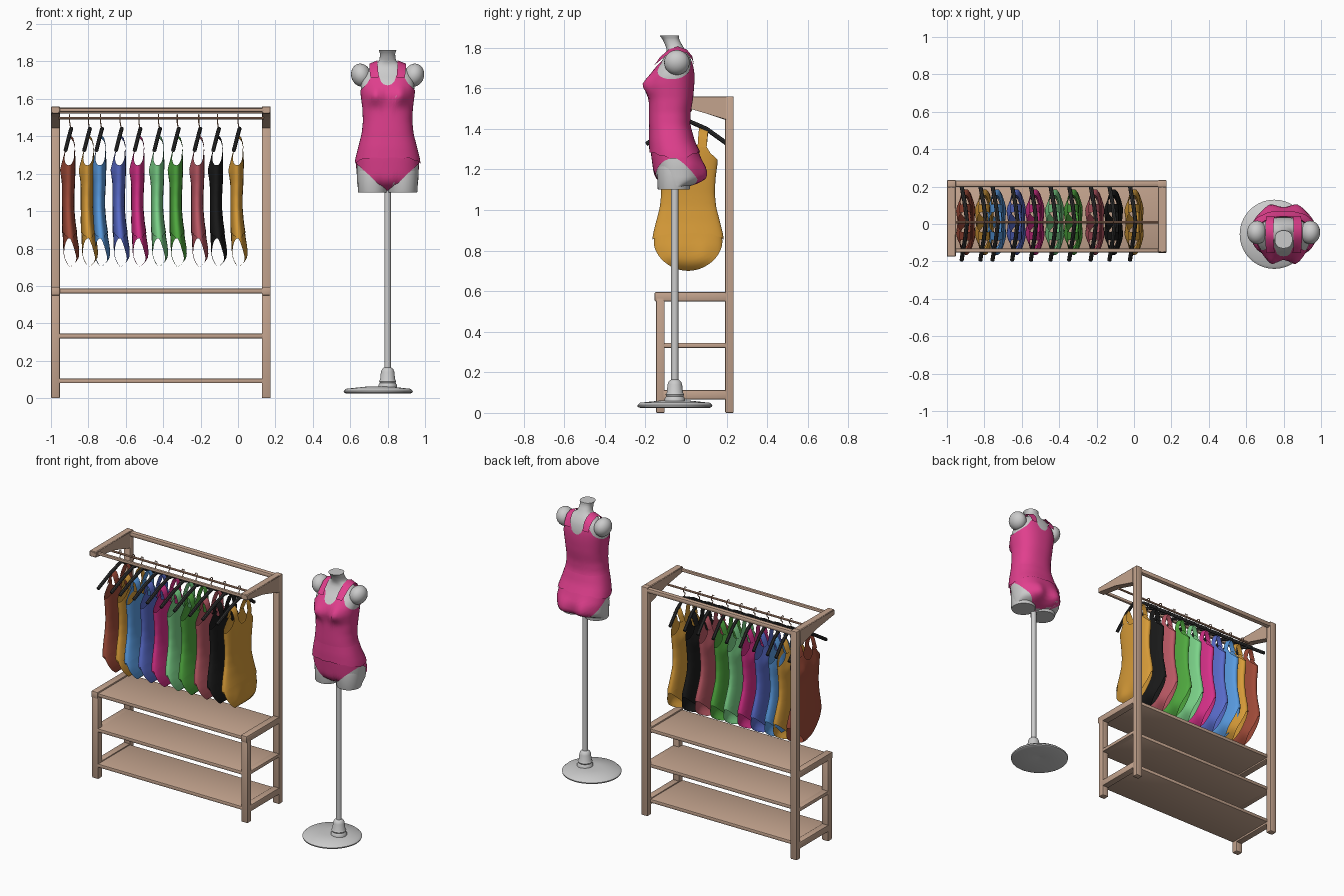
import bpy, bmesh
from math import sin, cos, pi, exp
from mathutils import Matrix, Vector

if "Cube" in bpy.data.objects:
    bpy.data.objects.remove(bpy.data.objects["Cube"])


def material(name, rgb):
    m = bpy.data.materials.new(name)
    m.diffuse_color = (*rgb, 1)
    m.use_nodes = True
    m.node_tree.nodes["Principled BSDF"].inputs["Base Color"].default_value = m.diffuse_color
    return m


WOOD = material("wood", (0.55, 0.37, 0.27))
ROD = material("rod_brown", (0.5, 0.27, 0.17))
BLACK = material("black", (0.03, 0.03, 0.03))
PINK = material("pink", (0.75, 0.05, 0.27))


def smooth(ob, angle=0.7):
    bpy.ops.object.select_all(action='DESELECT')
    ob.select_set(True)
    bpy.context.view_layer.objects.active = ob
    bpy.ops.object.shade_smooth_by_angle(angle=angle)


def finish(bm, name, mat=None, matrix=None):
    bmesh.ops.recalc_face_normals(bm, faces=bm.faces)
    me = bpy.data.meshes.new(name)
    bm.to_mesh(me)
    bm.free()
    if matrix:
        me.transform(matrix)
    ob = bpy.data.objects.new(name, me)
    bpy.context.collection.objects.link(ob)
    if mat:
        me.materials.append(mat)
    smooth(ob)
    return ob


def add_grid(bm, rows, closed=True, cap=False):
    vs = [[bm.verts.new(p) for p in r] for r in rows]
    n = len(rows[0])
    for a, b in zip(vs, vs[1:]):
        for i in range(n if closed else n - 1):
            j = (i + 1) % n
            bm.faces.new((a[i], a[j], b[j], b[i]))
    if cap:
        bm.faces.new(vs[0])
        bm.faces.new(vs[-1])


def box(name, x0, x1, y0, y1, z0, z1, bevel=0.006):
    bm = bmesh.new()
    bmesh.ops.create_cube(bm, size=1, matrix=Matrix.Translation(((x0+x1)/2, (y0+y1)/2, (z0+z1)/2))
                          @ Matrix.Diagonal((x1-x0, y1-y0, z1-z0, 1)))
    bmesh.ops.bevel(bm, geom=bm.edges[:], offset=bevel, segments=2, affect='EDGES', profile=0.5)
    return finish(bm, name, WOOD)


def tube(name, pts, r, mat):
    cu = bpy.data.curves.new(name, 'CURVE')
    cu.dimensions = '3D'
    cu.bevel_depth, cu.bevel_resolution, cu.use_fill_caps = r, 2, True
    sp = cu.splines.new('POLY')
    sp.points.add(len(pts) - 1)
    for p, q in zip(sp.points, pts):
        p.co = (*q, 1)
    ob = bpy.data.objects.new(name, cu)
    bpy.context.collection.objects.link(ob)
    bpy.ops.object.select_all(action='DESELECT')
    ob.select_set(True)
    bpy.context.view_layer.objects.active = ob
    bpy.ops.object.convert(target='MESH')
    ob.data.materials.clear()
    ob.data.materials.append(mat)
    smooth(ob)


def lathe(name, profile, x, y, n=40):
    bm = bmesh.new()
    add_grid(bm, [[(x + r*cos(2*pi*i/n), y + r*sin(2*pi*i/n), z) for i in range(n)]
                  for r, z in profile], cap=True)
    return finish(bm, name)


# Rack frame: posts, side rails and tapered top brackets on both sides
for side, x0, x1, front in (("left", -1.0, -0.952, -0.175), ("right", 0.127, 0.175, -0.152)):
    box(side + "_back_post", x0, x1, 0.193, 0.235, 0, 1.56)
    box(side + "_front_leg", x0, x1, -0.148, -0.105, 0, 0.57)
    box(side + "_top_rail", x0, x1, -0.155, 0.2, 0.55, 0.595)
    box(side + "_middle_rail", x0, x1, -0.11, 0.2, 0.32, 0.345)
    box(side + "_bottom_rail", x0, x1, -0.125, 0.2, 0.067, 0.112)
    bm = bmesh.new()
    prof = [(front, 1.56), (front, 1.522), (0.02, 1.503), (0.2, 1.442), (0.2, 1.56)]
    add_grid(bm, [[(x, y, z) for y, z in prof] for x in (x0, x1)], cap=True)
    bmesh.ops.bevel(bm, geom=bm.edges[:], offset=0.004, segments=1, affect='EDGES')
    finish(bm, side + "_bracket", WOOD)

# Shelves, top rails and hanging rod
for label, z in (("top", 0.56), ("middle", 0.32), ("bottom", 0.08)):
    box(label + "_shelf", -0.97, 0.145, -0.148, 0.2, z, z + 0.025)
box("back_top_rail", -0.97, 0.145, 0.197, 0.233, 1.522, 1.555, 0.012)
box("front_top_rail", -0.97, 0.145, -0.152, -0.132, 1.53, 1.55)
tube("hanging_rod", [(-0.96, 0.01, 1.497), (0.14, 0.01, 1.497)], 0.007, ROD)

# Torso cross-sections: height, half width, front y, back y
SECTIONS = [(1.10, .155, -.145, .06), (1.15, .163, -.15, .083), (1.22, .166, -.16, .083),
            (1.28, .162, -.168, .06), (1.34, .15, -.174, .035), (1.42, .133, -.178, .017),
            (1.48, .127, -.178, .018), (1.55, .13, -.178, .03), (1.62, .139, -.185, .036),
            (1.66, .143, -.175, .037), (1.70, .14, -.15, .035), (1.74, .123, -.115, .026),
            (1.775, .085, -.095, .008), (1.80, .045, -.097, -.012), (1.84, .04, -.115, -.033),
            (1.86, .047, -.13, -.035)]


def lerp_table(tab, t):
    for a, b in zip(tab, tab[1:]):
        if t <= b[0]:
            f = max(0, (t - a[0]) / (b[0] - a[0]))
            return [p + (q - p)*f for p, q in zip(a, b)][1:]
    return list(tab[-1][1:])


def power(c):
    return (1 if c >= 0 else -1) * abs(c)**0.85


def surface(u, z, off=0.0):
    """Point on the torso at angle u (front is -90 degrees) and height z."""
    hw, yf, yb = lerp_table(SECTIONS, z)
    s = power(sin(u))
    x = (hw + off) * power(cos(u))
    y = (yf + yb)/2 + ((yb - yf)/2 + off) * s
    if s < 0:    # bust
        y -= -s * 0.035*exp(-((abs(x) - .068)/.04)**2 - ((z - 1.615)/.045)**2)
    else:        # seat
        y += s * 0.026*exp(-((abs(x) - .075)/.045)**2 - ((z - 1.17)/.06)**2)
    t = min(1, max(0, (1.2 - z)/0.1))**(3 if s < 0 else 4)
    return Vector((x, y + (-0.05 - y)*t, z))


NU = 64
ANG = [2*pi*i/NU for i in range(NU)]
NECKLINE = [(0, 1.672), (.03, 1.68), (.055, 1.735), (.085, 1.735), (.105, 1.685), (.145, 1.645)]
STRAP = [(.07, -.155, 1.715), (.073, -.128, 1.745), (.076, -.085, 1.782), (.076, -.04, 1.797),
         (.075, .004, 1.782), (.072, .03, 1.75), (.07, .042, 1.71)]


def leg_line(u):
    c = min(1, abs(power(cos(u))))
    if sin(u) < 0:
        return 1.1 + 0.155*max(0, (c - .12)/.88)**0.8
    return 1.255 - 0.155*(1 - c*c)**0.5


def swimsuit(name, mat, matrix):
    bm = bmesh.new()
    # body panel between leg openings and neckline
    add_grid(bm, [[surface(u, leg_line(u) + (lerp_table(NECKLINE, .145*abs(power(cos(u))))[0]
                                             - leg_line(u))*k/30, .005) for u in ANG]
                  for k in range(31)])
    # loose hem over the hips
    add_grid(bm, [[surface(u, 1.4 + (1.285 - .03*cos(u)**4 + .003*sin(12*u) - 1.4)*k/6,
                           .005 + .007*k/6) for u in ANG] for k in range(7)])
    # shoulder straps
    for s in (-1, 1):
        add_grid(bm, [[(s*(x + d), y, z - d*(.4 if 1.73 < z else 0)) for d in (-.022, -.008, .008, .022)]
                      for x, y, z in STRAP], closed=False)
    finish(bm, name, mat, matrix)


# Mannequin body
MX = 0.8
bm = bmesh.new()
zs = [1.105 + .015*k for k in range(50)] + [1.848, 1.86]
add_grid(bm, [[surface(u, z) for u in ANG] for z in zs], cap=True)
finish(bm, "mannequin_torso", None, Matrix.Translation((MX, 0, 0)))
for s, side in ((-1, "left"), (1, "right")):
    bm = bmesh.new()
    add_grid(bm, [[(MX + s*.081 + r*cos(a), -.06 + r*sin(a)*1.02, z) for a in ANG[::2]]
                  for z, r in ((1.1, .076), (1.105, .078), (1.2, .08), (1.25, .077), (1.3, .05))], cap=True)
    finish(bm, side + "_thigh")
    bm = bmesh.new()
    bmesh.ops.create_uvsphere(bm, u_segments=24, v_segments=16, radius=1,
                              matrix=Matrix.Translation((MX + s*.142, -.045, 1.727))
                              @ Matrix.Rotation(s*.25, 4, 'Y') @ Matrix.Diagonal((.053, .063, .062, 1)))
    finish(bm, side + "_arm_stub")
swimsuit("displayed_swimsuit", PINK, Matrix.Translation((MX, 0, 0)))

# Mannequin stand
lathe("stand_base", [(.01, .045), (.17, .024), (.183, .03), (.185, .038), (.172, .05), (.06, .062), (.01, .062)],
      0.75, -.055)
lathe("stand_collar", [(.05, .055), (.05, .07), (.042, .082), (.046, .09), (.04, .1), (.036, .14),
                       (.03, .155), (.018, .165)], MX, -.055)
lathe("stand_pole", [(.018, .1), (.018, 1.15)], MX, -.055, 24)

# Hanging swimsuits: same pattern, flattened and turned to face -x
RACK = [(-.90, (.35, .07, .04)), (-.80, (.68, .33, .04)), (-.735, (.1, .33, .75)),
        (-.63, (.1, .15, .6)), (-.53, (.68, .03, .25)), (-.425, (.2, .65, .25)),
        (-.325, (.08, .4, .05)), (-.21, (.5, .1, .13)), (-.11, (.01, .01, .01)), (0, (.68, .33, .04))]
for i, (x, rgb) in enumerate(RACK):
    mat = material(f"fabric_{i}", rgb)
    swimsuit(f"hanging_swimsuit_{i}", mat, Matrix.Translation((x, .01, -.4))
             @ Matrix.Rotation(-pi/2, 4, 'Z') @ Matrix.Diagonal((1, .32, 1, 1))
             @ Matrix.Translation((0, .055, 0)))
    tube(f"hanger_{i}", [(x - .022, -.195, 1.325), (x - .003, -.08, 1.4), (x + .008, .01, 1.44),
                         (x - .003, .1, 1.4), (x - .022, .205, 1.325)], .011, BLACK)
    tube(f"hanger_hook_{i}", [(x + .006, .01, 1.44), (x, .01, 1.475), (x, .027, 1.49), (x, .024, 1.508),
                              (x, .01, 1.516), (x, -.004, 1.506)], .003, ROD)
